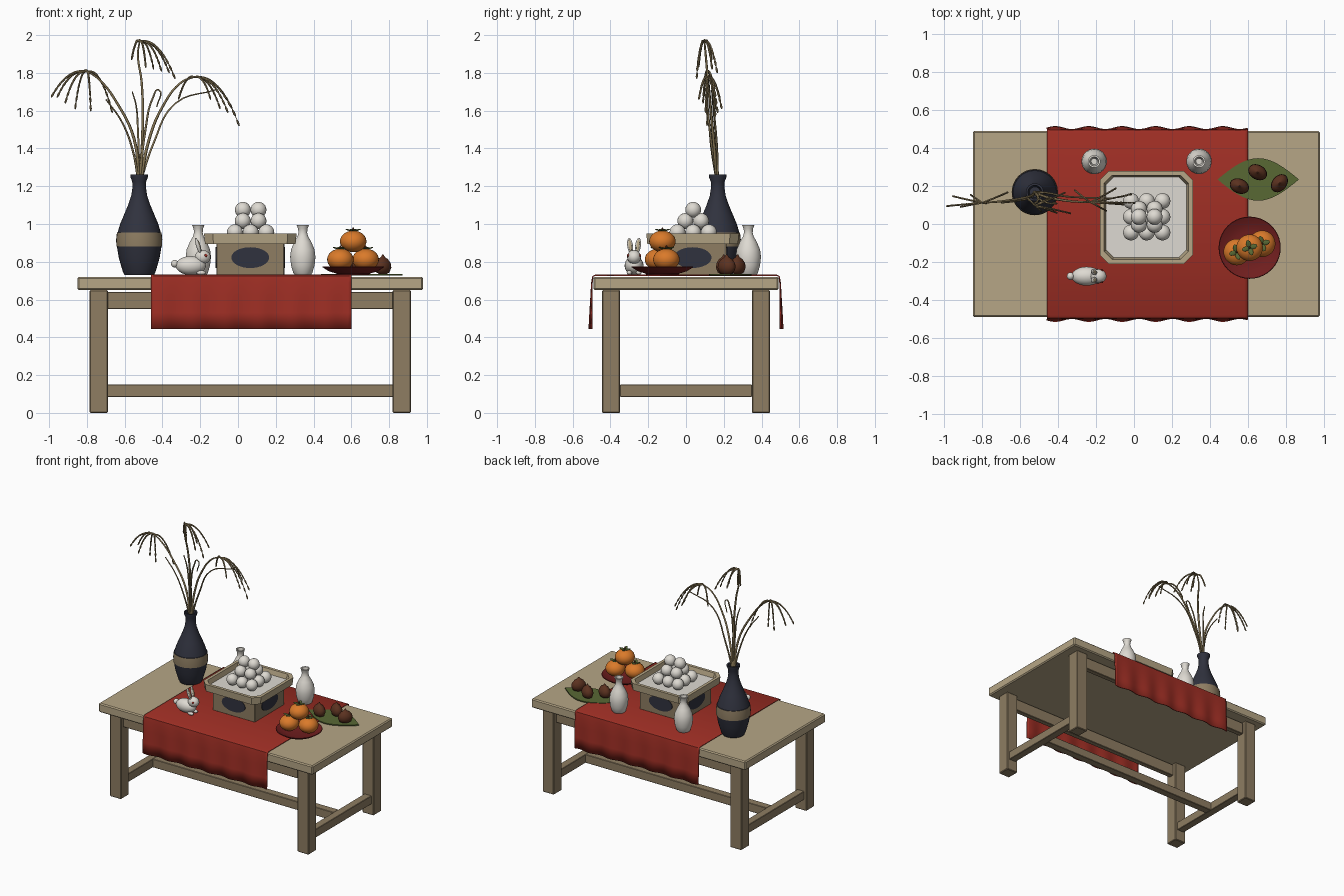
import bpy, bmesh, random
from math import sin, cos, pi, radians
from mathutils import Matrix, Vector, Euler

random.seed(4)
if "Cube" in bpy.data.objects:
    bpy.data.objects.remove(bpy.data.objects["Cube"])


def material(name, *srgb):
    col = [((c / 255 + 0.055) / 1.055) ** 2.4 for c in srgb] + [1]
    m = bpy.data.materials.new(name)
    m.use_nodes = True
    m.diffuse_color = col
    m.node_tree.nodes["Principled BSDF"].inputs["Base Color"].default_value = col
    return m


PALE = material("pale wood", 182, 166, 134)
WOOD = material("brown wood", 142, 125, 98)
RED = material("red cloth", 158, 46, 36)
NAVY = material("dark glaze", 48, 50, 62)
WHITE = material("white", 222, 218, 210)
ORANGE = material("orange fruit", 218, 122, 42)
GREEN = material("leaf green", 88, 104, 52)
BROWN = material("chestnut brown", 92, 50, 32)
MAROON = material("maroon lacquer", 112, 30, 30)
STRAW = material("straw", 138, 121, 86)
TOP = 0.73  # surface everything stands on


def finish(name, bm, *mats, smooth=True):
    bmesh.ops.recalc_face_normals(bm, faces=bm.faces)
    me = bpy.data.meshes.new(name)
    bm.to_mesh(me)
    bm.free()
    ob = bpy.data.objects.new(name, me)
    bpy.context.collection.objects.link(ob)
    for m in mats:
        me.materials.append(m)
    if smooth:
        bpy.ops.object.select_all(action='DESELECT')
        ob.select_set(True)
        bpy.context.view_layer.objects.active = ob
        bpy.ops.object.shade_smooth_by_angle(angle=radians(40))
    return ob


def box(name, mat, lo, hi, bevel=0.005):
    bm = bmesh.new()
    lo, hi = Vector(lo), Vector(hi)
    bmesh.ops.create_cube(bm, size=1, matrix=Matrix.Translation((lo + hi) / 2) @ Matrix.Diagonal((*(hi - lo), 1)))
    ob = finish(name, bm, mat, smooth=False)
    if bevel:
        mod = ob.modifiers.new("edge", 'BEVEL')
        mod.width, mod.segments = bevel, 1
    return ob


def loft(bm, rings):
    """Skin a stack of closed rings and cap both ends."""
    loops = [[bm.verts.new(p) for p in r] for r in rings]
    for a, b in zip(loops, loops[1:]):
        for i in range(len(a)):
            j = (i + 1) % len(a)
            bm.faces.new((a[i], a[j], b[j], b[i]))
    return bm.faces.new(loops[0]), bm.faces.new(loops[-1])


def lathe(bm, x, y, profile, n=32):
    loft(bm, [[(x + r * cos(2 * pi * i / n), y + r * sin(2 * pi * i / n), z) for i in range(n)]
              for r, z in profile])


def ball(bm, loc, size, rot=(0, 0, 0), mat=0, u=16, v=10):
    m = Matrix.LocRotScale(Vector(loc), Euler(rot), Vector(size))
    res = bmesh.ops.create_uvsphere(bm, u_segments=u, v_segments=v, radius=1, matrix=m)
    for f in {f for vert in res["verts"] for f in vert.link_faces}:
        f.material_index = mat


# Table
CX = 0.065
box("table_top", PALE, (-0.85, -0.49, 0.65), (0.98, 0.49, 0.72), 0.008)
for sx, side in ((-1, "right"), (1, "left")):
    lx = CX + sx * 0.802
    for sy, end in ((-1, "front"), (1, "back")):
        ly = sy * 0.397
        box(f"{end}_{side}_leg", WOOD, (lx - 0.048, ly - 0.048, 0), (lx + 0.048, ly + 0.048, 0.65))
    box(f"{side}_stretcher", WOOD, (lx - 0.03, -0.35, 0.085), (lx + 0.03, 0.35, 0.15), 0.003)
box("long_stretcher", WOOD, (CX - 0.775, -0.03, 0.085), (CX + 0.775, 0.03, 0.15), 0.003)
for sy, end in ((-1, "front"), (1, "back")):
    box(f"{end}_apron", WOOD, (CX - 0.755, sy * 0.397 - 0.02, 0.55), (CX + 0.755, sy * 0.397 + 0.02, 0.64), 0.003)

# Cloth runner with gently waving drops
bm = bmesh.new()
half = [(0.505, 0.445), (0.503, 0.53), (0.5, 0.62), (0.498, 0.69), (0.493, 0.722), (0.48, 0.729)]
path = [(-y, z) for y, z in half] + [(y, z) for y, z in reversed(half)]
rows = []
for i in range(61):
    x = -0.46 + 1.06 * i / 60
    rows.append([bm.verts.new((x, y + (1 if y > 0 else -1) * 0.008 * sin(2 * pi * (x + 0.46) / 0.177)
                               * max(0, 0.72 - z) / 0.28, z)) for y, z in path])
for a, b in zip(rows, rows[1:]):
    for j in range(len(path) - 1):
        bm.faces.new((a[j], a[j + 1], b[j + 1], b[j]))
runner = finish("cloth_runner", bm, RED)
mod = runner.modifiers.new("thickness", 'SOLIDIFY')
mod.thickness, mod.offset = 0.007, 0

# Vase with a band
VX, VY = -0.523, 0.168
bm = bmesh.new()
lathe(bm, VX, VY, [(0.078, TOP), (0.086, 0.745), (0.108, 0.82), (0.118, 0.88), (0.121, 0.881), (0.122, 0.92),
                   (0.118, 0.955), (0.114, 0.956), (0.101, 1.0), (0.08, 1.05), (0.059, 1.1), (0.042, 1.15),
                   (0.036, 1.19), (0.037, 1.225), (0.047, 1.25), (0.047, 1.262), (0.036, 1.262), (0.028, 1.2)])
for f in bm.faces:
    z = f.calc_center_median().z
    f.material_index = int(0.881 < z < 0.9555 and len(f.verts) == 4)
finish("vase", bm, NAVY, WOOD)

# Pair of small bottles
for x, side in ((-0.21, "right"), (0.343, "left")):
    bm = bmesh.new()
    lathe(bm, x, 0.33, [(0.042, TOP), (0.05, 0.74), (0.062, 0.78), (0.067, 0.825), (0.062, 0.865), (0.045, 0.905),
                        (0.028, 0.935), (0.023, 0.955), (0.025, 0.975), (0.033, 0.995), (0.024, 0.995),
                        (0.016, 0.95)])
    finish(f"{side}_bottle", bm, WHITE)

# Offering stand: box, oval panels, octagonal tray
BX, BY = 0.065, 0.035
box("stand_body", WOOD, (BX - 0.18, BY - 0.18, TOP), (BX + 0.18, BY + 0.18, 0.9), 0.003)
bm = bmesh.new()
for k in range(4):
    m = (Matrix.Translation((BX, BY, 0.822)) @ Matrix.Rotation(k * pi / 2, 4, 'Z')
         @ Matrix.Translation((0, -0.181, 0)) @ Matrix.Rotation(pi / 2, 4, 'X') @ Matrix.Diagonal((0.1, 0.055, 1, 1)))
    bmesh.ops.create_cone(bm, cap_ends=True, segments=32, radius1=1, radius2=1, depth=0.006, matrix=m)
finish("oval_panels", bm, NAVY)


def octagon(h, c, z):
    pts = [(h, c - h), (h, h - c), (h - c, h), (c - h, h), (-h, h - c), (-h, c - h), (c - h, -h), (h - c, -h)]
    return [(BX + x, BY + y, z) for x, y in pts]


bm = bmesh.new()
floor = loft(bm, [octagon(0.24, 0.045, 0.895), octagon(0.245, 0.047, 0.95),
                  octagon(0.222, 0.042, 0.95), octagon(0.212, 0.04, 0.914)])[1]
floor.material_index = 1
finish("stand_tray", bm, PALE, WHITE, smooth=False)

# Dumpling pile
bm = bmesh.new()
for nx, ny, z in ((3, 3, 0.956), (2, 2, 1.016), (2, 1, 1.075)):
    for i in range(nx):
        for j in range(ny):
            ball(bm, (BX + 0.002 + (i - (nx - 1) / 2) * 0.083, BY + 0.003 + (j - (ny - 1) / 2) * 0.083, z),
                 (0.042,) * 3, u=20, v=12)
finish("dumplings", bm, WHITE)

# Rabbit figure
RY = -0.275
bm = bmesh.new()
ball(bm, (-0.25, RY, 0.78), (0.08, 0.05, 0.05), u=24, v=14)
ball(bm, (-0.187, RY, 0.825), (0.042, 0.037, 0.037))
ball(bm, (-0.335, RY, 0.79), (0.02, 0.02, 0.02))
for s in (-1, 1):
    ball(bm, (-0.212, RY + s * 0.021, 0.885), (0.01, 0.015, 0.044), (s * -0.12, -0.3, 0))
    ball(bm, (-0.205, RY + s * 0.021, 0.886), (0.006, 0.009, 0.033), (s * -0.12, -0.3, 0), 1)
    ball(bm, (-0.17, RY + s * 0.031, 0.833), (0.008, 0.006, 0.008), mat=2)
    ball(bm, (-0.195, RY + s * 0.025, 0.742), (0.025, 0.014, 0.012))
finish("rabbit", bm, WHITE, PALE, RED)

# Dish with stacked persimmons
bm = bmesh.new()
lathe(bm, 0.61, -0.125, [(0.085, TOP), (0.09, 0.738), (0.13, 0.75), (0.164, 0.772), (0.161, 0.776),
                         (0.125, 0.758), (0.085, 0.75)], 40)
finish("dish", bm, MAROON)
for n, (x, y, z) in enumerate(((0.542, -0.148, 0.812), (0.676, -0.104, 0.812), (0.61, -0.125, 0.908))):
    bm = bmesh.new()
    ball(bm, (x, y, z), (0.07, 0.07, 0.057), u=28, v=16)
    for k in range(4):
        a = k * pi / 2 + 0.3
        ball(bm, (x + 0.02 * cos(a), y + 0.02 * sin(a), z + 0.059), (0.023, 0.013, 0.004), (0, -0.25, a), 1, 10, 6)
    ball(bm, (x, y, z + 0.062), (0.006, 0.006, 0.012), mat=2, u=8, v=6)
    finish(f"persimmon_{n + 1}", bm, ORANGE, GREEN, BROWN)

# Leaf with chestnuts
bm = bmesh.new()
ts = [i / 16 for i in range(17)]
outline = [(t, -1) for t in ts] + [(t, 1) for t in ts[-2:0:-1]]
loft(bm, [[(0.44 + 0.43 * t, 0.235 + s * 0.112 * sin(pi * t), z) for t, s in outline] for z in (0.728, 0.736)])
finish("leaf", bm, GREEN, smooth=False)
bm = bmesh.new()
for x, y, a in ((0.556, 0.2, -0.4), (0.652, 0.273, -0.5), (0.767, 0.215, 0.9)):
    first = len(bm.verts)
    lathe(bm, 0, 0, [(0.018, 0), (0.036, 0.01), (0.046, 0.035), (0.043, 0.058), (0.028, 0.08), (0.012, 0.09),
                     (0.003, 0.105)], 20)
    bm.verts.ensure_lookup_table()
    bmesh.ops.transform(bm, verts=bm.verts[first:], matrix=Matrix.Translation((x, y, 0.734))
                        @ Matrix.Rotation(a, 4, 'Z') @ Matrix.Diagonal((1.15, 0.85, 1, 1)))
finish("chestnuts", bm, BROWN)


# Grain stalks
def curve(name, paths, radius):
    cu = bpy.data.curves.new(name, 'CURVE')
    cu.dimensions, cu.bevel_depth, cu.bevel_resolution, cu.resolution_u = '3D', radius, 1, 5
    cu.use_fill_caps = True
    for pts in paths:
        sp = cu.splines.new('BEZIER')
        sp.bezier_points.add(len(pts) - 1)
        for i, (bp, p) in enumerate(zip(sp.bezier_points, pts)):
            bp.co, bp.handle_left_type, bp.handle_right_type = p, 'AUTO', 'AUTO'
            bp.radius = 1 - 0.5 * i / (len(pts) - 1)
    cu.materials.append(STRAW)
    bpy.context.collection.objects.link(bpy.data.objects.new(name, cu))


stalks = {  # stem points (x, z), then hanging tips (x, z)
    "right": ([(-0.55, 1.45), (-0.64, 1.64), (-0.74, 1.77), (-0.8, 1.81)],
              [(-0.98, 1.69), (-0.95, 1.69), (-0.91, 1.66), (-0.86, 1.63), (-0.78, 1.62), (-0.67, 1.61)]),
    "middle": ([(-0.505, 1.5), (-0.51, 1.75), (-0.53, 1.9), (-0.52, 1.97)],
               [(-0.34, 1.79), (-0.37, 1.82), (-0.41, 1.83), (-0.45, 1.84), (-0.49, 1.85), (-0.56, 1.89)]),
    "left": ([(-0.47, 1.45), (-0.4, 1.62), (-0.3, 1.75), (-0.23, 1.78)],
             [(0.0, 1.54), (-0.02, 1.59), (-0.06, 1.61), (-0.1, 1.63), (-0.15, 1.68), (-0.31, 1.68)]),
}
lean = lambda z: VY - 0.055 * max(0, z - 1.2) / 0.6
for side, (stem, tips) in stalks.items():
    curve(f"{side}_stem", [[(VX, VY, 1.18)] + [(x, lean(z), z) for x, z in stem]], 0.009)
    bm = bmesh.new()
    strands = []
    for n, (x, z) in enumerate(tips):
        sx, sz = stem[-1]
        a = Vector((sx, lean(sz), sz))
        c = Vector((x, lean(z) + (0.06 if n % 2 else -0.06) * random.uniform(0.3, 1), z))
        b = Vector((sx + (x - sx) * 0.55, (a.y + c.y) / 2, max(sz, z) + 0.02))
        at = lambda t: a * (1 - t) ** 2 + b * 2 * t * (1 - t) + c * t * t
        strands.append([at(i / 4) for i in range(5)])
        for k in range(9):
            t = 0.15 + 0.85 * k / 8
            d = (at(t) - at(t - 0.05)).to_track_quat('Z', 'Y').to_euler()
            ball(bm, at(t) - Vector((0, 0, 0.004)), (0.006, 0.006, 0.02), d, u=6, v=5)
    curve(f"{side}_strands", strands, 0.004)
    finish(f"{side}_grains", bm, STRAW)

# Narrow bent blades
blades = [[(-0.45, 1.42), (-0.33, 1.64), (-0.12, 1.71)], [(-0.49, 1.5), (-0.45, 1.67), (-0.42, 1.71), (-0.43, 1.62)],
          [(-0.53, 1.5), (-0.54, 1.63), (-0.56, 1.7)], [(-0.56, 1.4), (-0.62, 1.55), (-0.7, 1.66)]]
curve("blades", [[(VX, VY, 1.2)] + [(x, lean(z) + 0.015 * (-1) ** n, z) for x, z in b]
                 for n, b in enumerate(blades)], 0.007)
